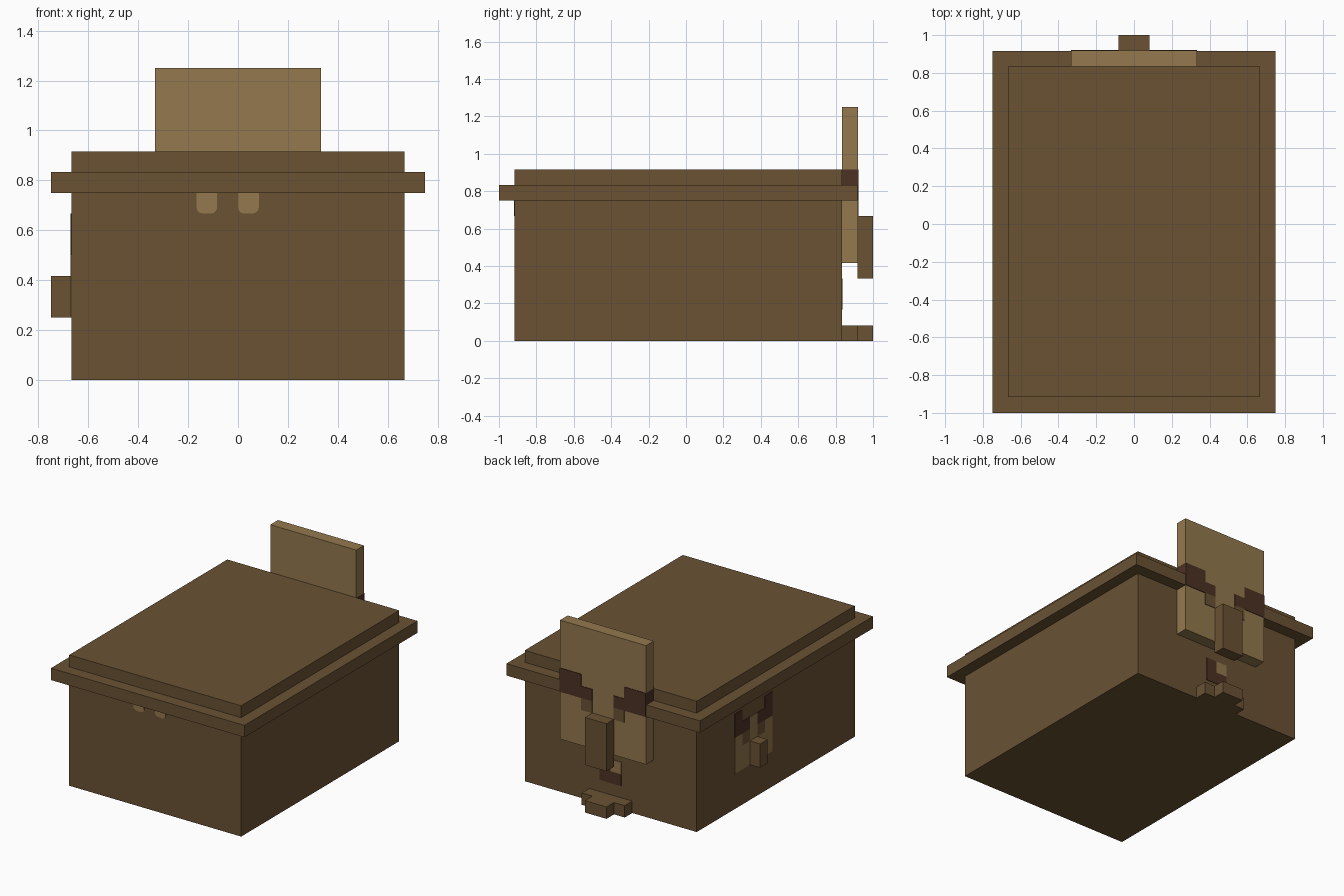
import bpy
import bmesh
from mathutils import Vector

default = bpy.data.objects.get("Cube")
if default:
    bpy.data.objects.remove(default, do_unlink=True)

U = 1 / 12   # one block unit
T = 0.004    # plate thickness


def material(name, rgb):
    mat = bpy.data.materials.new(name)
    mat.use_nodes = True
    mat.diffuse_color = (*rgb, 1)
    bsdf = next(n for n in mat.node_tree.nodes if n.type == "BSDF_PRINCIPLED")
    bsdf.inputs["Base Color"].default_value = (*rgb, 1)
    bsdf.inputs["Roughness"].default_value = 0.9
    return mat


wood = material("brown wood", (0.144, 0.084, 0.034))
tan = material("light tan", (0.292, 0.188, 0.076))
dark = material("dark brown", (0.074, 0.032, 0.018))
KEYS = {"E": 0, "L": 1, "D": 2}


def add_box(bm, lo, hi, index=0):
    """Add an axis-aligned box between two corners."""
    lo, hi = Vector(lo), Vector(hi)
    verts = bmesh.ops.create_cube(bm, size=1)["verts"]
    for v in verts:
        v.co = Vector(lo[i] if v.co[i] < 0 else hi[i] for i in range(3))
    for f in {f for v in verts for f in v.link_faces}:
        f.material_index = index
    return verts


def finish(name, bm, mats):
    mesh = bpy.data.meshes.new(name)
    bm.normal_update()
    bm.to_mesh(mesh)
    bm.free()
    for mat in mats:
        mesh.materials.append(mat)
    obj = bpy.data.objects.new(name, mesh)
    bpy.context.collection.objects.link(obj)
    return obj


def box(name, lo, hi, mat):
    """Box whose corners are given in block units."""
    bm = bmesh.new()
    add_box(bm, [c * U for c in lo], [c * U for c in hi])
    return finish(name, bm, [mat])


def plates(name, rows, axis, plane, start, top):
    """Thin coloured cells on a wall; axis is the horizontal direction."""
    bm = bmesh.new()
    other = 1 - axis
    for r, row in enumerate(rows):
        for c, key in enumerate(row):
            if key in KEYS:
                lo, hi = [0, 0, (top - r - 1) * U], [0, 0, (top - r) * U]
                lo[axis], hi[axis] = (start + c) * U, (start + c + 1) * U
                lo[other], hi[other] = plane - T, plane + T
                add_box(bm, lo, hi, KEYS[key])
    return finish(name, bm, [wood, tan, dark])


# Main chest and stepped lid
box("chest_body", (-8, -11, 0), (8, 10, 9), wood)
box("lid_rim", (-9, -12, 9), (9, 11, 10), wood)
box("lid_top", (-8, -11, 10), (8, 10, 11), wood)

# Large face board on the back, banded dark on its sides
BACK = 11.02
box("face_board_lower", (-4, 10, 5), (4, BACK, 9), tan)
box("face_board_upper", (-4, 10, 11), (4, BACK, 15), tan)
board = box("face_board_band", (-4, 10, 9), (4, BACK, 11), tan)
board.data.materials.append(dark)
for face in board.data.polygons:
    if abs(face.normal.x) > 0.5:
        face.material_index = 1
plates("face_board_features", ["DD....DD", "DDD..DDD", "..E..E.."],
       0, BACK * U, -4, 11)
box("large_nose", (-1, 11, 4), (1, 12, 8), wood)

# Painted throat and stepped foot below the large face
plates("throat_marks", ["LD", "DD"], 0, 10 * U, -1, 4)
box("foot_wide", (-2, 10, 0), (2, 11, 1), wood)
box("foot_tip", (-1, 11, 0), (1, 12, 1), wood)

# Small face on the right wall
plates("small_face", ["D...D", "DDLDD", "LELEL", "LLLLL", "LLLLL"],
       1, -8 * U, 0, 8)
box("small_nose", (-9, 2, 3), (-8, 3, 5), wood)

# Two marks under the front rim with rounded lower corners
for side, x in (("right", -2), ("left", 0)):
    bm = bmesh.new()
    add_box(bm, (x * U, -11 * U - T, 8 * U), ((x + 1) * U, -11 * U + T, 9 * U))
    low = [e for e in bm.edges
           if all(v.co.z < 8.5 * U for v in e.verts)
           and abs(e.verts[0].co.x - e.verts[1].co.x) < 0.001]
    bmesh.ops.bevel(bm, geom=low, offset=0.025, segments=3, profile=0.5,
                    affect="EDGES")
    finish("front_mark_" + side, bm, [tan])
